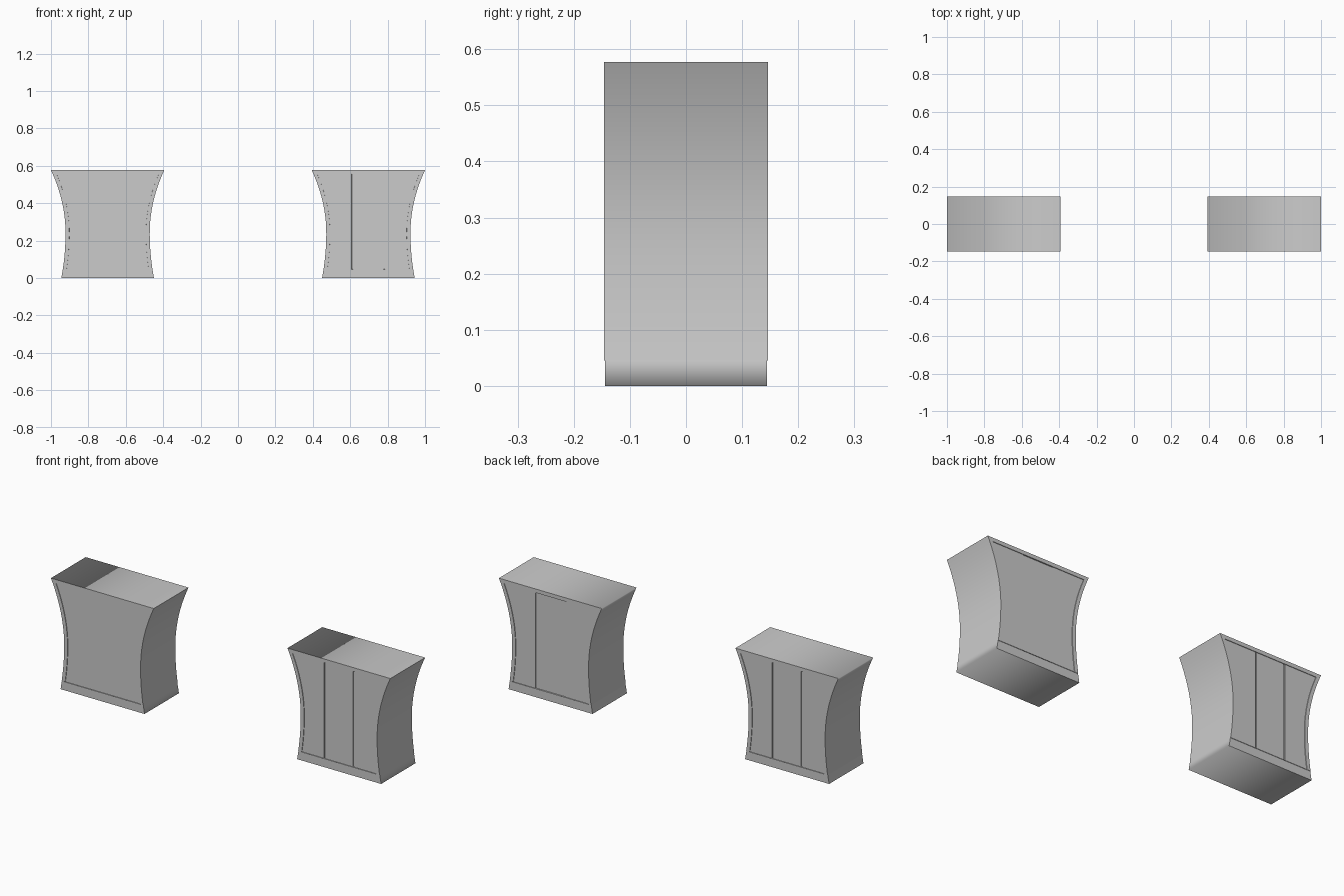
import bpy, bmesh

cube = bpy.data.objects.get("Cube")
if cube:
    bpy.data.objects.remove(cube)

grey = bpy.data.materials.new("plain_grey")
grey.use_nodes = True
grey.diffuse_color = (0.6, 0.6, 0.6, 1)
grey.node_tree.nodes["Principled BSDF"].inputs["Base Color"].default_value = (0.6, 0.6, 0.6, 1)

HEIGHT, WAIST = 0.577, 0.24
BAND, RIM = 0.045, 0.557        # top of the foot band, bottom of the top rim
DEPTH, FOOT_DEPTH = 0.1463, 0.1447
BORDER, SEAM, SEAM_W = 0.02, 0.085, 0.004
STEPS = 14

# Row heights: foot, small step, curved body, rim
body_start = BAND + 0.001
ROWS = [0, BAND]
ROWS += [body_start + (RIM - body_start) * i / STEPS for i in range(STEPS + 1)]
ROWS.append(HEIGHT)


def half_width(z):
    """Waisted outline, flaring more at the top than at the foot."""
    if z > WAIST:
        return 0.225 + 0.078 * ((z - WAIST) / (HEIGHT - WAIST)) ** 2
    return 0.225 + 0.0225 * ((WAIST - z) / WAIST) ** 2


def half_depth(z):
    return FOOT_DEPTH if z <= BAND else DEPTH


def add_shell(bm):
    """Curved sides with top and bottom."""
    outline = [(half_width(z), z) for z in ROWS]
    outline += [(-half_width(z), z) for z in reversed(ROWS)]
    front = [bm.verts.new((x, -half_depth(z), z)) for x, z in outline]
    back = [bm.verts.new((x, half_depth(z), z)) for x, z in outline]
    count = len(outline)
    for i in range(count):
        j = (i + 1) % count
        bm.faces.new((front[i], back[i], back[j], front[j])).smooth = True
    # Crisp edges at the top of one side and the foot of the other
    for i in (len(ROWS) - 1, count - 1):
        bm.edges.get((front[i], back[i])).smooth = False


def sink(bm, faces, depth):
    bm.normal_update()
    bmesh.ops.inset_region(bm, faces=faces, thickness=0.0003, depth=-depth,
                           use_even_offset=True, use_boundary=True)


def add_face(bm, side, style):
    """Front (side -1) or back (side 1) with a sunk panel and optional seams."""
    grid = []
    for z in ROWS:
        w = half_width(z)
        xs = [-w, BORDER - w, -SEAM - SEAM_W, SEAM_W - SEAM]
        xs += [-x for x in reversed(xs)]
        grid.append([bm.verts.new((x, side * half_depth(z), z)) for x in xs])
    panel, seams, middle = [], [], []
    for r in range(len(grid) - 1):
        for c in range(len(grid[r]) - 1):
            quad = [grid[r][c], grid[r][c + 1], grid[r + 1][c + 1], grid[r + 1][c]]
            face = bm.faces.new(quad if side < 0 else quad[::-1])
            if 2 <= r < len(grid) - 2 and 1 <= c <= 5:
                panel.append(face)
                if c in (2, 4):
                    seams.append(face)
                if c in (2, 3, 4):
                    middle.append(face)
    sink(bm, panel, 0.003)
    if style == "seams":
        sink(bm, seams, 0.005)
    elif style == "sunk_middle":
        sink(bm, middle, 0.003)


def make_pillar(name, x, front_style, back_style):
    bm = bmesh.new()
    add_shell(bm)
    add_face(bm, -1, front_style)
    add_face(bm, 1, back_style)
    mesh = bpy.data.meshes.new(name)
    bm.to_mesh(mesh)
    bm.free()
    mesh.materials.append(grey)
    obj = bpy.data.objects.new(name, mesh)
    obj.location.x = x
    bpy.context.collection.objects.link(obj)


make_pillar("left_pillar", 0.697, "seams", "sunk_middle")
make_pillar("right_pillar", -0.697, "plain", "seams")
